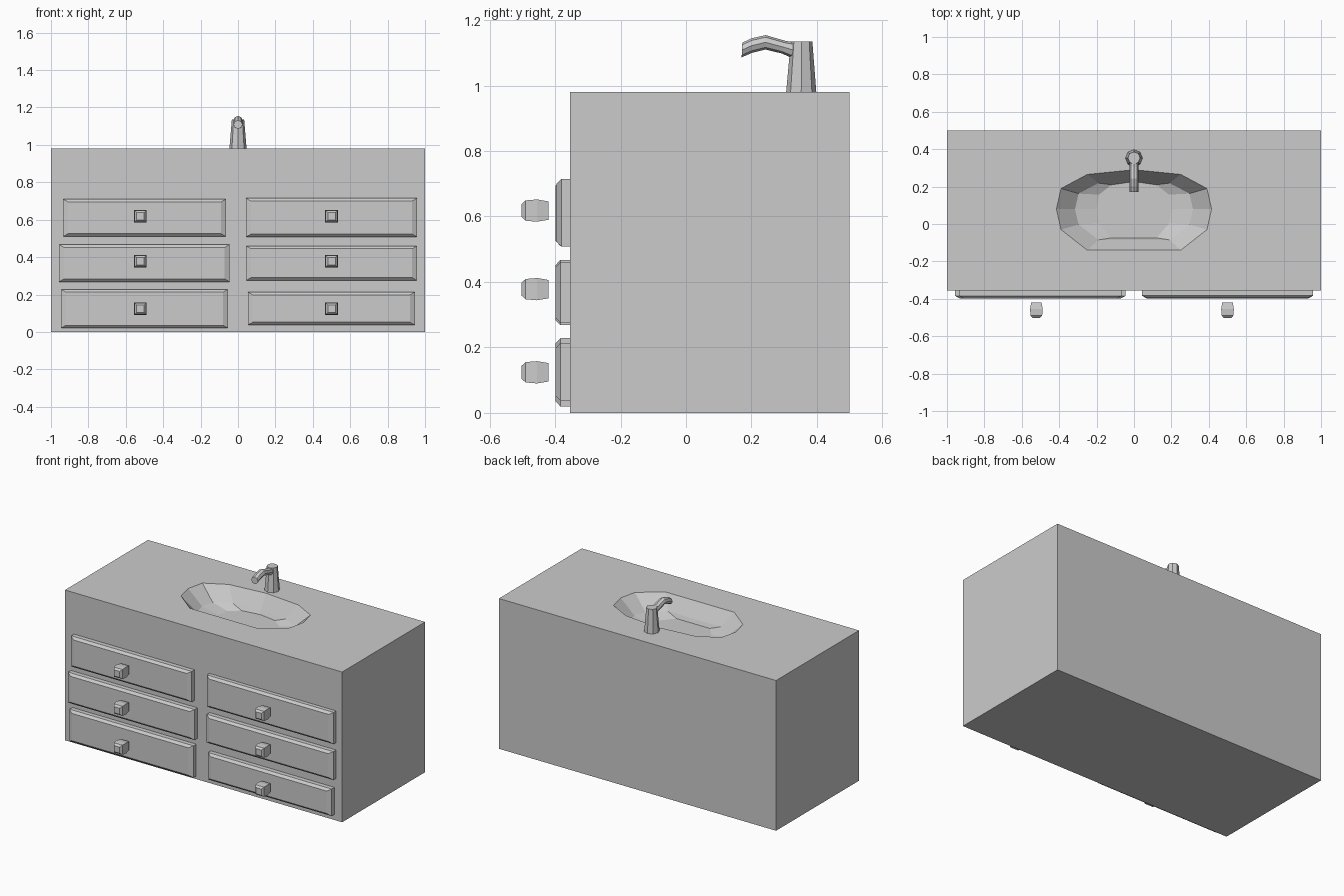
import bpy, bmesh
from math import cos, sin, pi
from mathutils import Vector

if "Cube" in bpy.data.objects:
    bpy.data.objects.remove(bpy.data.objects["Cube"])


def finish(name, bm):
    bmesh.ops.recalc_face_normals(bm, faces=bm.faces)
    me = bpy.data.meshes.new(name)
    bm.to_mesh(me)
    bm.free()
    ob = bpy.data.objects.new(name, me)
    bpy.context.collection.objects.link(ob)
    return ob


def bridge(bm, a, b):
    n = len(a)
    for i in range(n):
        bm.faces.new((a[i], a[(i + 1) % n], b[(i + 1) % n], b[i]))


def loft(name, rings):
    """Skin a list of point rings and cap both ends."""
    bm = bmesh.new()
    loops = [[bm.verts.new(p) for p in r] for r in rings]
    for a, b in zip(loops, loops[1:]):
        bridge(bm, a, b)
    bm.faces.new(loops[0])
    bm.faces.new(loops[-1])
    return finish(name, bm)


def rect(x0, x1, z0, z1, y, dx=0.0, dz=0.0):
    return [(x0 + dx, y, z0 + dz), (x1 - dx, y, z0 + dz),
            (x1 - dx, y, z1 - dz), (x0 + dx, y, z1 - dz)]


# Cabinet with the basin sunk into its top
FRONT, BACK, TOP = -0.355, 0.5, 0.98
bm = bmesh.new()
corners = [(-1, FRONT), (1, FRONT), (1, BACK), (-1, BACK)]
low = [bm.verts.new((x, y, 0)) for x, y in corners]
high = [bm.verts.new((x, y, TOP)) for x, y in corners]
bm.faces.new(low)
bridge(bm, low, high)
half = [(0, 0.21), (0.25, 0.185), (0.39, 0.11), (0.415, 0),
        (0.39, -0.11), (0.25, -0.22), (0, -0.22)]
outline = half + [(-x, y) for x, y in half[-2:0:-1]]
rings = [[bm.verts.new((x * sx, 0.08 + y * sy, TOP - d)) for x, y in outline]
         for sx, sy, d in ((1, 1, 0), (0.76, 0.75, 0.09), (0.48, 0.7, 0.115))]
for a, b in zip(rings, rings[1:]):
    bridge(bm, a, b)
bm.faces.new(rings[-1])
edges = [bm.edges.get((l[i - 1], l[i])) for l in (high, rings[0]) for i in range(len(l))]
bmesh.ops.triangle_fill(bm, edges=edges, use_beauty=True, normal=(0, 0, 1))
finish("cabinet_with_basin", bm)

# Drawer fronts with chamfered faces: x0, x1, z0, z1, front y
drawers = {
    "left_top": (-0.935, -0.065, 0.51, 0.71, -0.398),
    "left_middle": (-0.957, -0.045, 0.268, 0.467, -0.398),
    "left_bottom": (-0.947, -0.053, 0.02, 0.228, -0.398),
    "right_top": (0.043, 0.957, 0.508, 0.715, -0.395),
    "right_middle": (0.043, 0.957, 0.275, 0.46, -0.398),
    "right_bottom": (0.053, 0.945, 0.037, 0.213, -0.398),
}
for name, (x0, x1, z0, z1, y) in drawers.items():
    loft("drawer_" + name, [rect(x0, x1, z0, z1, FRONT),
                            rect(x0, x1, z0, z1, y + 0.014),
                            rect(x0, x1, z0, z1, y, 0.026, 0.015)])

# Square knobs standing off the drawers
for side, kx in (("left", -0.522), ("right", 0.5)):
    for row, kz in (("top", 0.618), ("middle", 0.378), ("bottom", 0.124)):
        loft(f"knob_{side}_{row}",
             [rect(kx - r, kx + r, kz - r, kz + r, y)
              for y, r in ((-0.42, 0.028), (-0.455, 0.034),
                           (-0.49, 0.031), (-0.502, 0.02))])

# Faucet column, eight-sided and tapering upward
N = 8
loft("faucet_column", [[(r * cos(2 * pi * i / N), cy + r * sin(2 * pi * i / N), z)
                        for i in range(N)]
                       for r, cy, z in ((0.046, 0.352, TOP), (0.033, 0.353, 1.135))])

# Arched spout: top and bottom profile points (y, z) joined by rings
profile = [((0.172, 1.131), (0.17, 1.086)), ((0.20, 1.144), (0.202, 1.10)),
           ((0.243, 1.154), (0.243, 1.11)), ((0.305, 1.136), (0.292, 1.098)),
           ((0.352, 1.13), (0.345, 1.075))]
spout = []
for t, b in profile:
    t, b = Vector((0, *t)), Vector((0, *b))
    mid, up = (t + b) / 2, (t - b) / 2
    spout.append([mid + up * cos(2 * pi * i / N) + Vector((0.024 * sin(2 * pi * i / N), 0, 0))
                  for i in range(N)])
loft("faucet_spout", spout)
